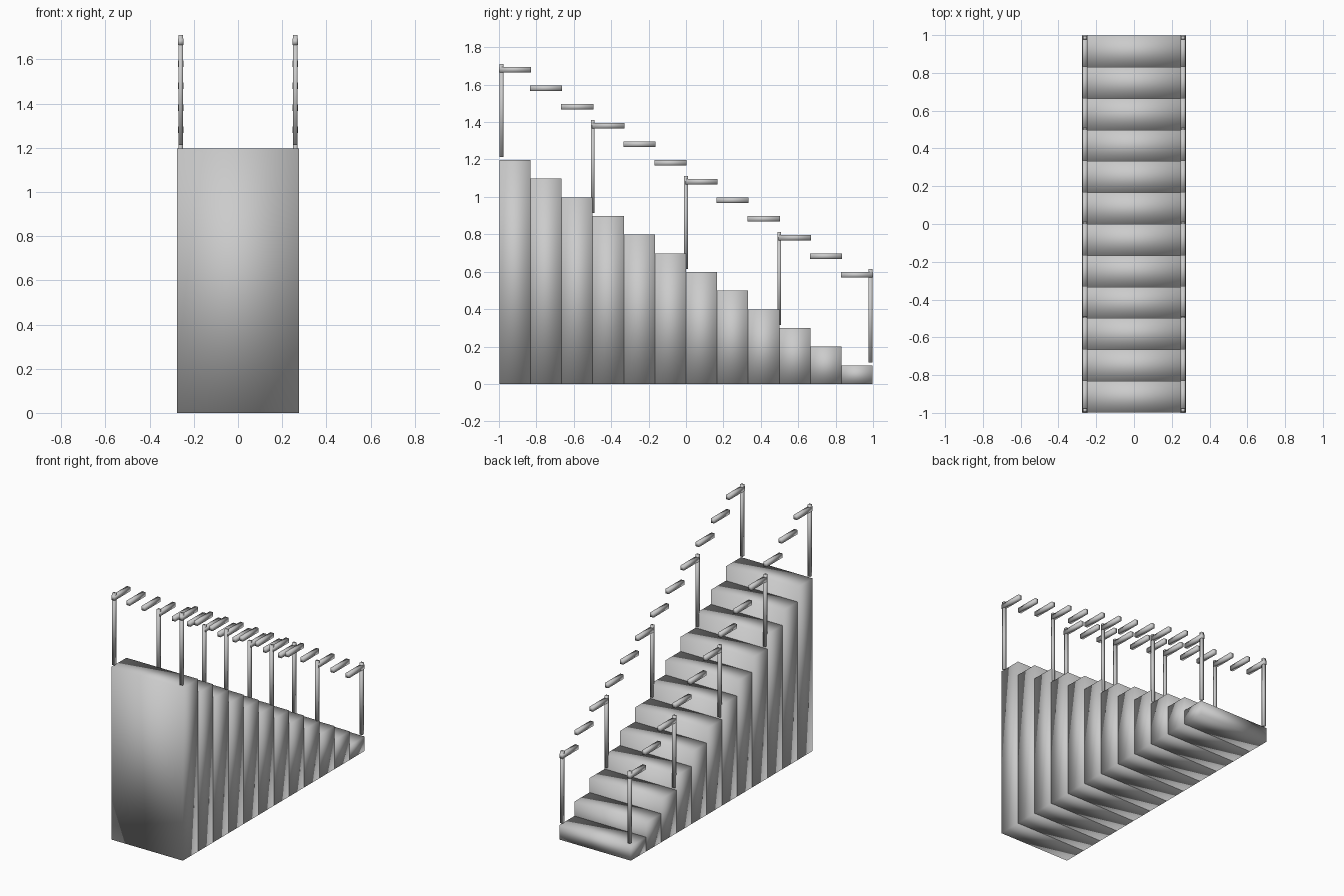
import bpy

if "Cube" in bpy.data.objects:
    bpy.data.objects.remove(bpy.data.objects["Cube"])

N = 12            # number of steps
DEPTH = 0.1662    # tread depth
RISE = 0.0998     # step rise
WIDTH = 0.55
RAIL_X = 0.26


def box(name, centre, size):
    bpy.ops.mesh.primitive_cube_add(size=1, location=centre)
    ob = bpy.context.object
    ob.name = name
    ob.scale = size
    bpy.ops.object.transform_apply(location=False, rotation=False, scale=True)
    bpy.ops.object.shade_smooth()
    return ob


def step_y(i):
    return (i - (N - 1) / 2) * DEPTH


def step_top(i):
    return (N - i) * RISE


# Full-height step blocks, tallest at the front
for i in range(N):
    h = step_top(i)
    box(f"step_{i + 1}", (0, step_y(i), h / 2), (WIDTH, DEPTH, h))

for side, x in (("left", -RAIL_X), ("right", RAIL_X)):
    # One level handrail piece above every step
    for i in range(N):
        box(f"handrail_{side}_{i + 1}", (x, step_y(i), step_top(i) + 0.483),
            (0.025, 0.172, 0.03))
    # Posts at every third step, plus the end of the bottom step
    for i, y in ((0, -0.986), (3, -0.4986), (6, 0), (9, 0.4986), (11, 0.986)):
        box(f"post_{side}_{i + 1}", (x, y, step_top(i) + 0.265),
            (0.02, 0.02, 0.498))
